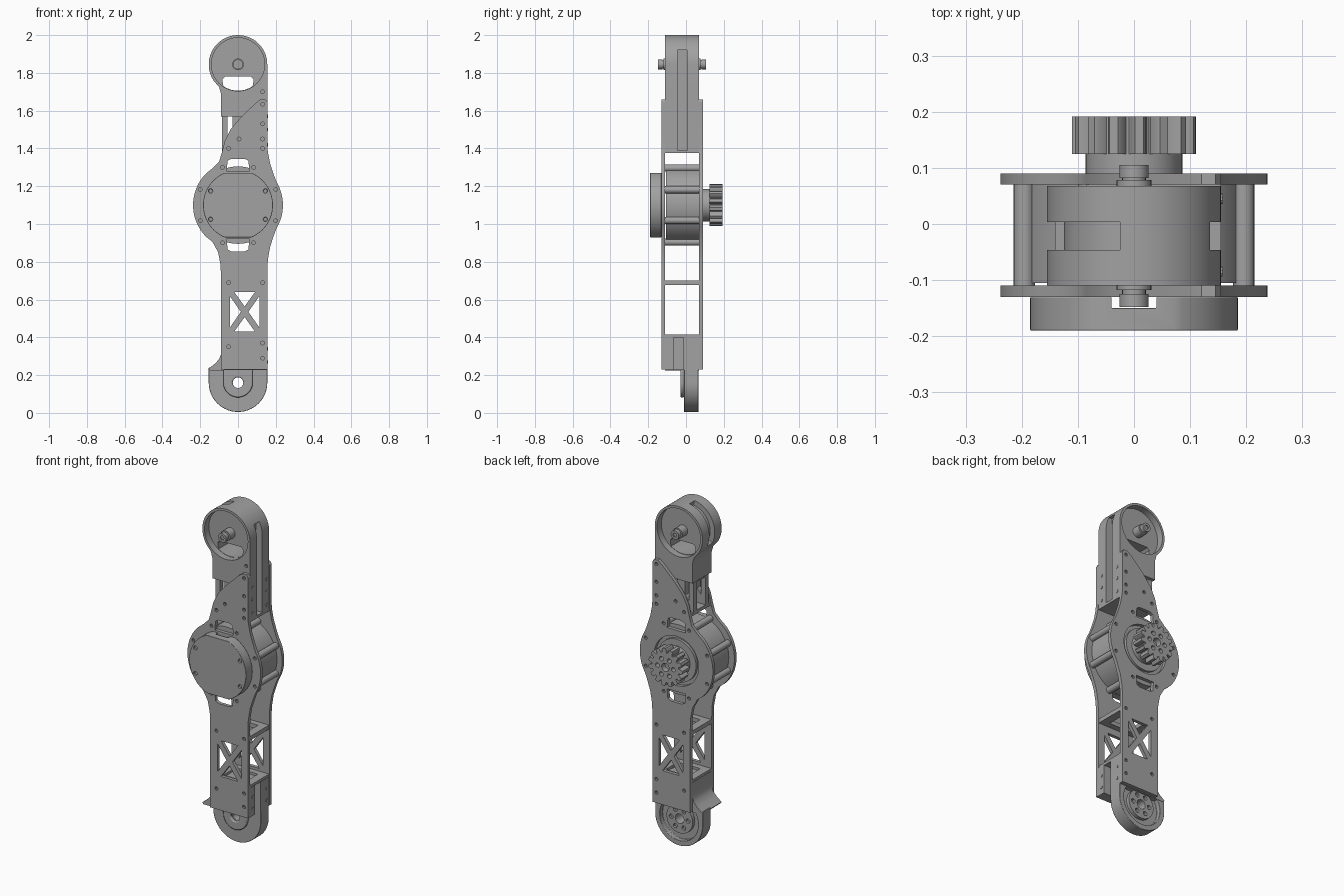
import bpy, bmesh
from math import sin, cos, pi, radians

cube = bpy.data.objects.get("Cube")
if cube:
    bpy.data.objects.remove(cube)

grey = bpy.data.materials.new("machined grey")
grey.use_nodes = True
grey.diffuse_color = (0.36, 0.36, 0.36, 1)
grey.node_tree.nodes["Principled BSDF"].inputs["Base Color"].default_value = (0.36, 0.36, 0.36, 1)

HEAD, MOTOR, FOOT = 1.845, 1.1, 0.16   # heights of the three axes


def arc(r, cx=0, cz=0, a0=0, a1=360, n=48):
    full = abs(a1 - a0) >= 360
    steps = n if full else n + 1
    return [(cx + r * cos(radians(a0 + (a1 - a0) * i / n)),
             cz + r * sin(radians(a0 + (a1 - a0) * i / n))) for i in range(steps)]


def rect(x0, x1, z0, z1):
    return [(x0, z0), (x1, z0), (x1, z1), (x0, z1)]


def prism(name, pts, y0, y1):
    """Extrude an x-z outline along y."""
    bm = bmesh.new()
    face = bm.faces.new([bm.verts.new((x, y0, z)) for x, z in pts])
    ext = bmesh.ops.extrude_face_region(bm, geom=[face])["geom"]
    for v in ext:
        if isinstance(v, bmesh.types.BMVert):
            v.co.y = y1
    bmesh.ops.recalc_face_normals(bm, faces=bm.faces)
    mesh = bpy.data.meshes.new(name)
    bm.to_mesh(mesh)
    bm.free()
    mesh.materials.append(grey)
    ob = bpy.data.objects.new(name, mesh)
    bpy.context.collection.objects.link(ob)
    return ob


def cut(ob, cutters):
    """Subtract (outline, y0, y1) prisms from an object."""
    for pts, y0, y1 in cutters:
        tool = prism("cutter", pts, y0, y1)
        mod = ob.modifiers.new("cut", "BOOLEAN")
        mod.operation, mod.solver, mod.object = "DIFFERENCE", "EXACT", tool
        bpy.context.view_layer.objects.active = ob
        bpy.ops.object.modifier_apply(modifier=mod.name)
        bpy.data.objects.remove(tool)
    return ob


def bevel(ob, width):
    mod = ob.modifiers.new("edge", "BEVEL")
    mod.width, mod.segments, mod.limit_method = width, 2, "ANGLE"
    mod.angle_limit = radians(50)


# Side plates: straight leg, round motor bulge, slanted shoulder
outline = [(-0.09, 0.23), (0.155, 0.23), (0.155, 0.74), (0.158, 0.81), (0.17, 0.88), (0.19, 0.94)]
outline += arc(0.238, 0, MOTOR, -31, 31, 16)
outline += [(0.19, 1.26), (0.17, 1.32), (0.158, 1.38), (0.155, 1.43), (0.155, 1.645), (0.145, 1.66),
            (0.12, 1.66), (0.095, 1.642), (0.01, 1.56), (-0.04, 1.5), (-0.07, 1.44), (-0.085, 1.38),
            (-0.1, 1.33), (-0.135, 1.295)]
outline += arc(0.238, 0, MOTOR, 135, 225, 24)
outline += [(-0.135, 0.905), (-0.105, 0.85), (-0.092, 0.78), (-0.09, 0.7)]

# Diagonal-braced window: four triangles around a centre
wx, wz = 0.035, 0.535
windows = []
for s in (1, -1):
    windows.append([(wx - 0.055, wz + s * 0.105), (wx + 0.055, wz + s * 0.105), (wx, wz + s * 0.028)])
    windows.append([(wx + s * 0.078, wz - 0.083), (wx + s * 0.078, wz + 0.083), (wx + s * 0.02, wz)])
slots = [[(-0.06, MOTOR + s * 0.18), (0.06, MOTOR + s * 0.18), (0.055, MOTOR + s * 0.235),
          (0.035, MOTOR + s * 0.245), (-0.035, MOTOR + s * 0.245), (-0.055, MOTOR + s * 0.235)]
         for s in (1, -1)]
screws = [(-0.05, 0.69), (0.13, 0.69), (-0.05, 0.35), (0.13, 0.29), (0.13, 0.37), (0.13, 1.4),
          (0.13, 1.45), (0.13, 1.53), (0.13, 1.635), (0.005, 1.45), (-0.05, 1.4)]
ring_angles = [22.5 + 45 * k for k in range(8)]
screws += [(0.216 * cos(radians(a)), MOTOR + 0.216 * sin(radians(a))) for a in ring_angles]

for name, y0, y1 in (("front_plate", -0.13, -0.11), ("back_plate", 0.07, 0.09)):
    holes = windows + slots + [arc(0.01, x, z, n=10) for x, z in screws]
    if name == "back_plate":
        holes.append(arc(0.145, 0, MOTOR))
    cut(prism(name, outline, y0, y1), [(h, y0 - 0.01, y1 + 0.01) for h in holes])

# Head: round housing running into the neck
head = prism("head_housing", arc(0.155, 0, HEAD, 0, 215, 40) +
             [(-0.1, 1.725), (-0.09, 1.69), (-0.09, 1.57), (0.075, 1.57), (0.075, 1.38), (0.155, 1.38)],
             -0.11, 0.068)
d_hole = arc(0.139, 0, HEAD, 236, 304, 14) + [(0.083, 1.765), (0.07, 1.78), (-0.07, 1.78), (-0.083, 1.765)]
left_groove = arc(0.17, 0, HEAD, 100, 205, 24) + arc(0.125, 0, HEAD, 205, 97, 24)
cut(head, [(arc(0.141, 0, HEAD), -0.2, -0.07), (arc(0.141, 0, HEAD), 0.028, 0.2),
           (d_hole, -0.2, 0.2),
           (rect(0.115, 0.2, 1.3, 1.92), -0.046, 0.004),
           (left_groove, -0.046, 0.004),
           (arc(0.01, 0.13, 1.7, n=10), -0.12, -0.09)])

# Axle pin through the head, with waisted ends and sockets
pin = prism("head_pin", arc(0.021, 0, HEAD, n=24), -0.14, 0.095)
for y0, y1 in ((-0.148, -0.125), (0.082, 0.105)):
    cap = prism("pin_cap", arc(0.026, 0, HEAD, n=24), y0, y1)
    cut(cap, [(arc(0.013, 0, HEAD, n=6), y0 - 0.01, y0 + 0.006), (arc(0.013, 0, HEAD, n=6), y1 - 0.006, y1 + 0.01)])
for y0, y1 in ((-0.118, -0.07), (0.028, 0.078)):
    prism("pin_collar", arc(0.031, 0, HEAD, n=24), y0, y1)

# Open bracing under the neck
brace = prism("neck_brace", [(-0.085, 1.57), (-0.085, 1.38), (0.08, 1.38), (0.08, 1.57)], -0.09, 0.05)
cut(brace, [([(-0.055, 1.571), (-0.055, 1.45), (-0.03, 1.48), (-0.03, 1.571)], -0.2, 0.2),
            ([(0.02, 1.571), (0.02, 1.515), (0.072, 1.571)], -0.2, 0.2),
            (rect(-0.1, 0.09, 1.395, 1.56), -0.06, 0.02)])
prism("neck_floor", rect(-0.085, 0.155, 1.375, 1.39), -0.11, 0.07)

# Motor body with standoffs round it
prism("motor_body", arc(0.205, 0, MOTOR, n=64), -0.105, 0.07)
for a in ring_angles:
    x, z = 0.212 * cos(radians(a)), MOTOR + 0.212 * sin(radians(a))
    prism("standoff", arc(0.019, x, z, n=16), -0.11, 0.07)
prism("motor_bearing_ring", arc(0.125, 0, MOTOR), 0.06, 0.085)

# Front motor cover, flat above and below, with a cross slot
cover = prism("motor_cover", arc(0.185, 0, MOTOR, -67, 67, 32) + arc(0.185, 0, MOTOR, 113, 247, 32),
              -0.19, -0.13)
cut(cover, [(rect(-0.04, 0.04, 0.8, 1.4), -0.15, -0.12)] +
    [(arc(0.011, sx * 0.145, MOTOR + sz * 0.075, n=12), -0.2, -0.18) for sx in (1, -1) for sz in (1, -1)])
bevel(cover, 0.006)

# Toothed drive pulley on its hub
prism("pulley_hub", arc(0.086, 0, MOTOR), 0.07, 0.13)
teeth, pulley = 15, []
for i in range(teeth):
    for f, r in ((0, 0.086), (0.15, 0.088), (0.27, 0.105), (0.38, 0.111), (0.72, 0.111), (0.83, 0.105), (0.93, 0.088)):
        a = 2 * pi * (i + f) / teeth
        pulley.append((r * cos(a), MOTOR + r * sin(a)))
bolts = [arc(0.013, 0.052 * cos(k * pi / 3), MOTOR + 0.052 * sin(k * pi / 3), n=14) for k in range(6)]
cut(prism("drive_pulley", pulley, 0.125, 0.192),
    [(h, 0.16, 0.2) for h in bolts + [arc(0.024, 0, MOTOR, n=20)]])

# Cross shelves between the plates
for name, z0, z1 in (("upper_shelf", 0.678, 0.702), ("lower_shelf", 0.398, 0.414)):
    shelf = prism(name, rect(-0.088, 0.153, z0, z1), -0.11, 0.07)
    cut(shelf, [(rect(-0.04, 0.105, z0 - 0.02, z1 + 0.02), -0.075, 0.035)])

# Ankle block with flared heel and side channel
block = prism("ankle_block", [(0.155, 0.228), (0.155, 0.4), (-0.09, 0.4), (-0.09, 0.31), (-0.1, 0.285),
                              (-0.12, 0.262), (-0.155, 0.235), (-0.148, 0.225)], -0.11, 0.068)
cut(block, [(rect(0.1, 0.2, 0.2, 0.5), -0.065, -0.012)])

# Foot: round disc with hub, bore and recessed back
bore = (arc(0.028, 0, FOOT, n=24), -0.1, 0.1)
foot = prism("foot_disc", arc(0.155, 0, FOOT, 180, 360, 40) + [(0.155, 0.24), (-0.155, 0.24)], -0.01, 0.066)
cut(foot, [(arc(0.125, 0, FOOT), 0.04, 0.1), bore])
bevel(foot, 0.005)
saddle = prism("foot_saddle", arc(0.078, 0, FOOT, 180, 360, 24) + [(0.078, 0.24), (-0.078, 0.24)], -0.03, -0.01)
cut(saddle, [bore])
bevel(saddle, 0.006)
hub = prism("foot_hub", arc(0.085, 0, FOOT), 0.03, 0.06)
cut(hub, [bore] + [(arc(0.013, 0.055 * cos(k * pi / 3), FOOT + 0.055 * sin(k * pi / 3), n=12), 0.045, 0.1)
                   for k in range(6)])

# Screw holes along the +x edges, as thin dark-edged rings sunk by plates
for y in (-0.085, 0.045):
    for z in (1.57, 1.5, 1.42, 0.34, 0.27):
        screw = prism("edge_screw", arc(0.009, y, z, n=10), 0, 0.004)
        for v in screw.data.vertices:
            v.co = (0.154 + v.co.y, v.co.x, v.co.z)
        screw.data.flip_normals()

# Smooth round surfaces, keep edges crisp
bpy.ops.object.select_all(action="DESELECT")
for ob in bpy.context.collection.objects:
    if ob.type == "MESH" and grey.name in ob.data.materials:
        ob.select_set(True)
        bpy.context.view_layer.objects.active = ob
bpy.ops.object.shade_smooth_by_angle(angle=radians(30))
